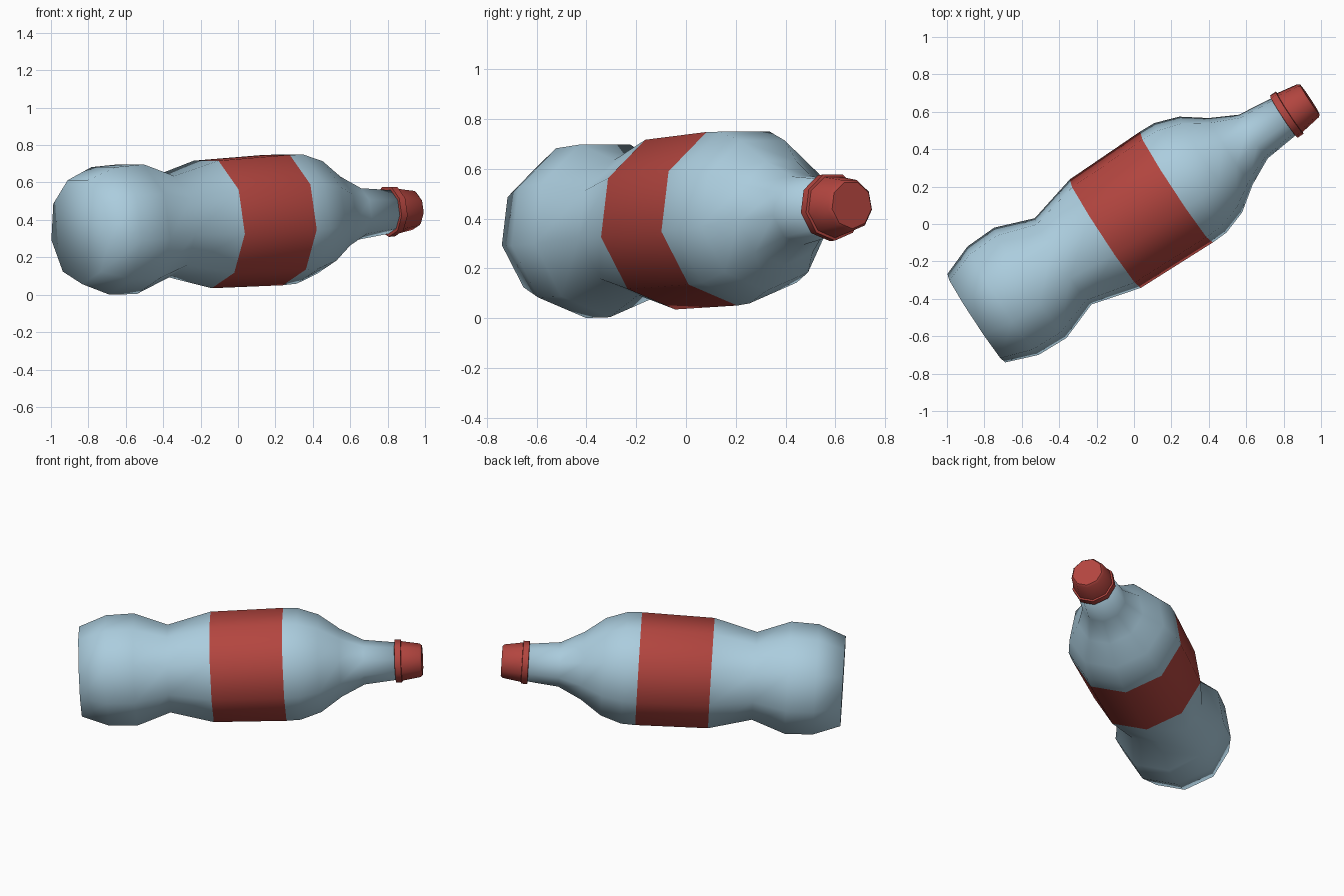
import bpy, bmesh, math
from mathutils import Vector

if "Cube" in bpy.data.objects:
    bpy.data.objects.remove(bpy.data.objects["Cube"])

SIDES = 9
YAW, PITCH = math.radians(33.25), math.radians(3.0)
BASE = Vector((-0.845, -0.505, 0.343))          # centre of the bottle's base

# Lying bottle frame: long axis, sideways and up
axis = Vector((math.cos(YAW) * math.cos(PITCH), math.sin(YAW) * math.cos(PITCH), math.sin(PITCH)))
side = Vector((math.sin(YAW), -math.cos(YAW), 0))
up = side.cross(axis)


def material(name, rgb):
    m = bpy.data.materials.new(name)
    m.diffuse_color = (*rgb, 1)
    m.use_nodes = True
    m.node_tree.nodes["Principled BSDF"].inputs["Base Color"].default_value = m.diffuse_color
    return m


blue = material("pale blue", (0.41, 0.61, 0.73))
red = material("label red", (0.45, 0.06, 0.05))


def lathe(name, profile, mats, band=None):
    """Nine-sided turned solid from (distance along axis, radius) pairs."""
    bm = bmesh.new()
    rings = []
    for s, r in profile:
        ring = []
        for i in range(SIDES):
            a = math.radians(-90) + 2 * math.pi * i / SIDES
            ring.append(bm.verts.new(BASE + axis * s + (side * math.cos(a) + up * math.sin(a)) * r))
        rings.append(ring)
    for k in range(len(rings) - 1):
        for i in range(SIDES):
            j = (i + 1) % SIDES
            f = bm.faces.new((rings[k][i], rings[k][j], rings[k + 1][j], rings[k + 1][i]))
            f.material_index = 1 if k == band else 0
    bm.faces.new(rings[0])
    bm.faces.new(rings[-1])
    bmesh.ops.recalc_face_normals(bm, faces=bm.faces)
    for f in bm.faces:
        f.smooth = True
    me = bpy.data.meshes.new(name)
    bm.to_mesh(me)
    bm.free()
    for m in mats:
        me.materials.append(m)
    ob = bpy.data.objects.new(name, me)
    bpy.context.collection.objects.link(ob)
    return ob


# Bottle body with waist, label band, shoulder and neck
lathe("bottle_body", [
    (0.0, 0.287), (0.17, 0.352), (0.345, 0.358), (0.555, 0.280),
    (0.825, 0.352), (1.28, 0.360), (1.37, 0.356), (1.50, 0.311),
    (1.63, 0.216), (1.775, 0.142), (1.99, 0.118)], [blue, red], band=4)

# Screw cap with a raised lower collar
cap = lathe("bottle_cap", [
    (1.968, 0.112), (1.97, 0.137), (2.008, 0.137), (2.01, 0.126),
    (2.125, 0.107), (2.138, 0.096)], [red])
bpy.context.view_layer.objects.active = cap
cap.select_set(True)
bpy.ops.object.shade_smooth_by_angle(angle=math.radians(50))
